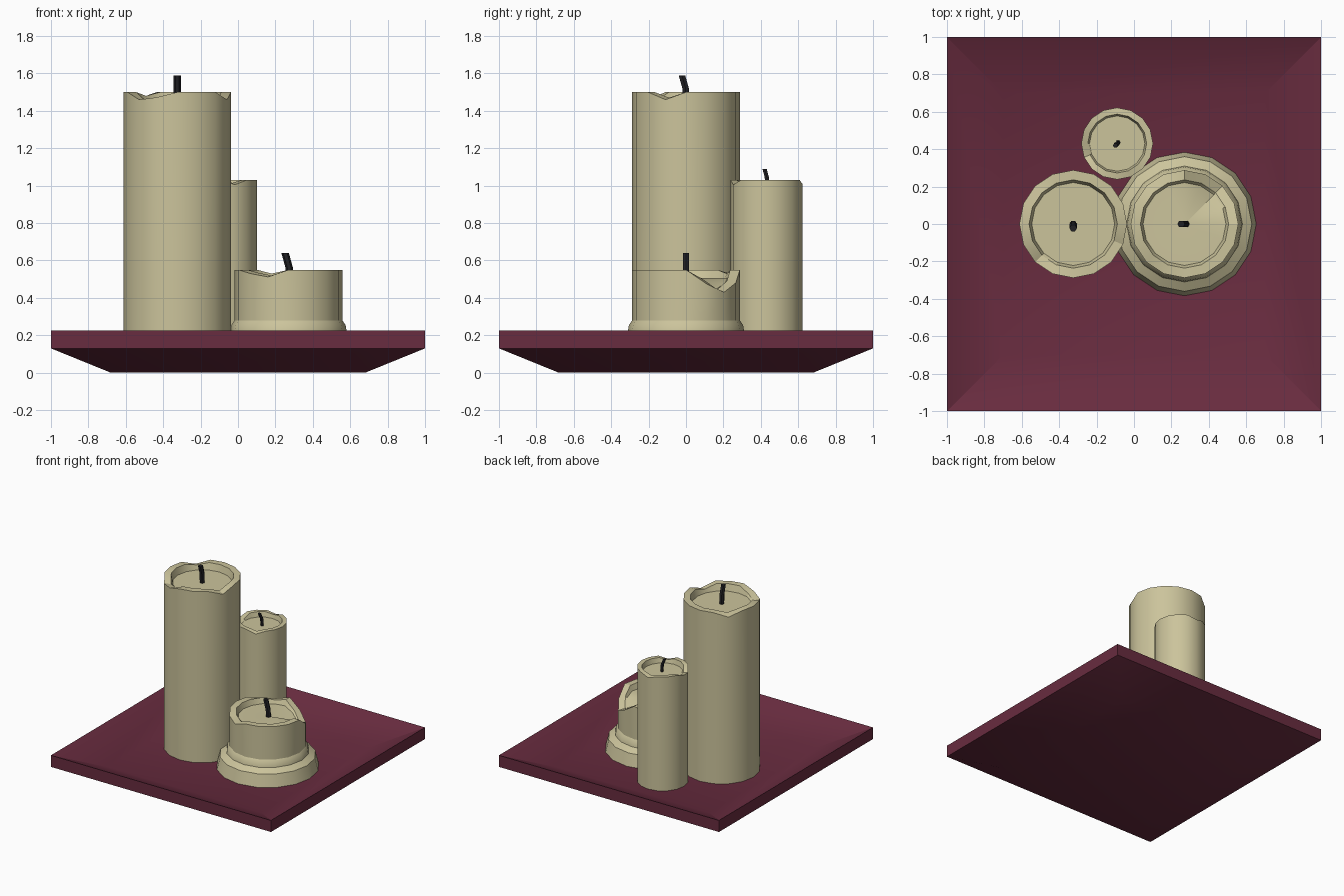
import bpy, bmesh
from math import sin, cos, pi
from mathutils import Vector

if "Cube" in bpy.data.objects:
    bpy.data.objects.remove(bpy.data.objects["Cube"])

SIDES = 16


def material(name, rgb):
    m = bpy.data.materials.new(name)
    m.diffuse_color = (*rgb, 1)
    m.use_nodes = True
    m.node_tree.nodes["Principled BSDF"].inputs["Base Color"].default_value = m.diffuse_color
    return m


WAX = material("cream_wax", (0.60, 0.55, 0.33))
PLUM = material("plum_glaze", (0.14, 0.025, 0.05))
BLACK = material("charred_wick", (0.015, 0.015, 0.018))


def loft(name, rings, mat, angle=0.55, centre=None):
    """Skin a stack of rings; close the top with a fan (centre) or an n-gon."""
    bm = bmesh.new()
    loops = [[bm.verts.new(p) for p in ring] for ring in rings]
    n = len(loops[0])
    for a, b in zip(loops, loops[1:]):
        for i in range(n):
            j = (i + 1) % n
            bm.faces.new((a[i], a[j], b[j], b[i]))
    bm.faces.new(loops[0][::-1])
    top = loops[-1]
    if centre is None:
        bm.faces.new(top)
    else:
        c = bm.verts.new(centre)
        for i in range(n):
            bm.faces.new((top[i], top[(i + 1) % n], c))
    bmesh.ops.recalc_face_normals(bm, faces=bm.faces)
    me = bpy.data.meshes.new(name)
    bm.to_mesh(me)
    bm.free()
    me.materials.append(mat)
    ob = bpy.data.objects.new(name, me)
    bpy.context.collection.objects.link(ob)
    bpy.ops.object.select_all(action='DESELECT')
    ob.select_set(True)
    bpy.context.view_layer.objects.active = ob
    bpy.ops.object.shade_smooth_by_angle(angle=angle)
    return ob


def square(h, z):
    return [(-h, -h, z), (h, -h, z), (h, h, z), (-h, h, z)]


def ring(x, y, r, z, drops=None):
    """Ring of points, with individual points lowered by index."""
    drops = drops or {}
    return [(x + r * cos(2 * pi * i / SIDES), y + r * sin(2 * pi * i / SIDES),
             z - drops.get(i, 0)) for i in range(SIDES)]


def candle(name, x, y, r, top, pool, foot, outer, inner, melt=None):
    """Wax body with a notched rim around a sunken pool."""
    rings = [ring(x, y, fr, fz) for fr, fz in foot]
    rings += [ring(x, y, r, top, outer),
              ring(x, y, r * 0.82, top, inner),
              ring(x, y, r * 0.77, pool, melt)]
    loft(name, rings, WAX, centre=(x, y, pool))


def wick(name, path, r):
    """Bent six-sided wick following a short path."""
    rings = [[Vector(p) + Vector((r * cos(k * pi / 3), r * sin(k * pi / 3), 0))
              for k in range(6)] for p in path]
    loft(name, rings, BLACK)


# Square dished plate
loft("plate", [square(0.68, 0), square(1, 0.13), square(1, 0.225),
               square(0.70, 0.095)], PLUM)

# Tall pillar candle
candle("tall_candle", -0.325, 0, 0.288, 1.50, 1.445, [(0.288, 0.09)],
       {10: 0.04, 11: 0.028, 15: 0.04, 6: 0.035},
       {10: 0.05, 11: 0.035, 15: 0.03, 6: 0.02})
wick("tall_wick", [(-0.325, 0, 1.43), (-0.325, -0.002, 1.52),
                   (-0.325, -0.022, 1.59)], 0.02)

# Thin candle at the back
candle("thin_candle", -0.09, 0.43, 0.192, 1.03, 0.99, [(0.192, 0.09)],
       {8: 0.02, 9: 0.03, 13: 0.025, 4: 0.02},
       {8: 0.03, 9: 0.035, 13: 0.015, 4: 0.01})
wick("thin_wick", [(-0.085, 0.435, 0.98), (-0.087, 0.432, 1.045),
                   (-0.10, 0.42, 1.09)], 0.013)

# Short melted candle with a spread foot and a collapsed back rim
candle("short_candle", 0.27, 0, 0.288, 0.55, 0.505,
       [(0.385, 0.09), (0.36, 0.195), (0.31, 0.225), (0.305, 0.255),
        (0.288, 0.28)],
       {1: 0.075, 2: 0.12, 3: 0.07, 10: 0.02, 11: 0.038, 5: 0.03, 6: 0.025},
       {1: 0.05, 2: 0.105, 3: 0.06, 10: 0.015, 11: 0.03, 5: 0.02},
       {1: 0.015, 2: 0.06, 3: 0.03})
wick("short_wick", [(0.278, 0, 0.49), (0.274, 0, 0.56),
                    (0.252, 0, 0.64)], 0.02)
